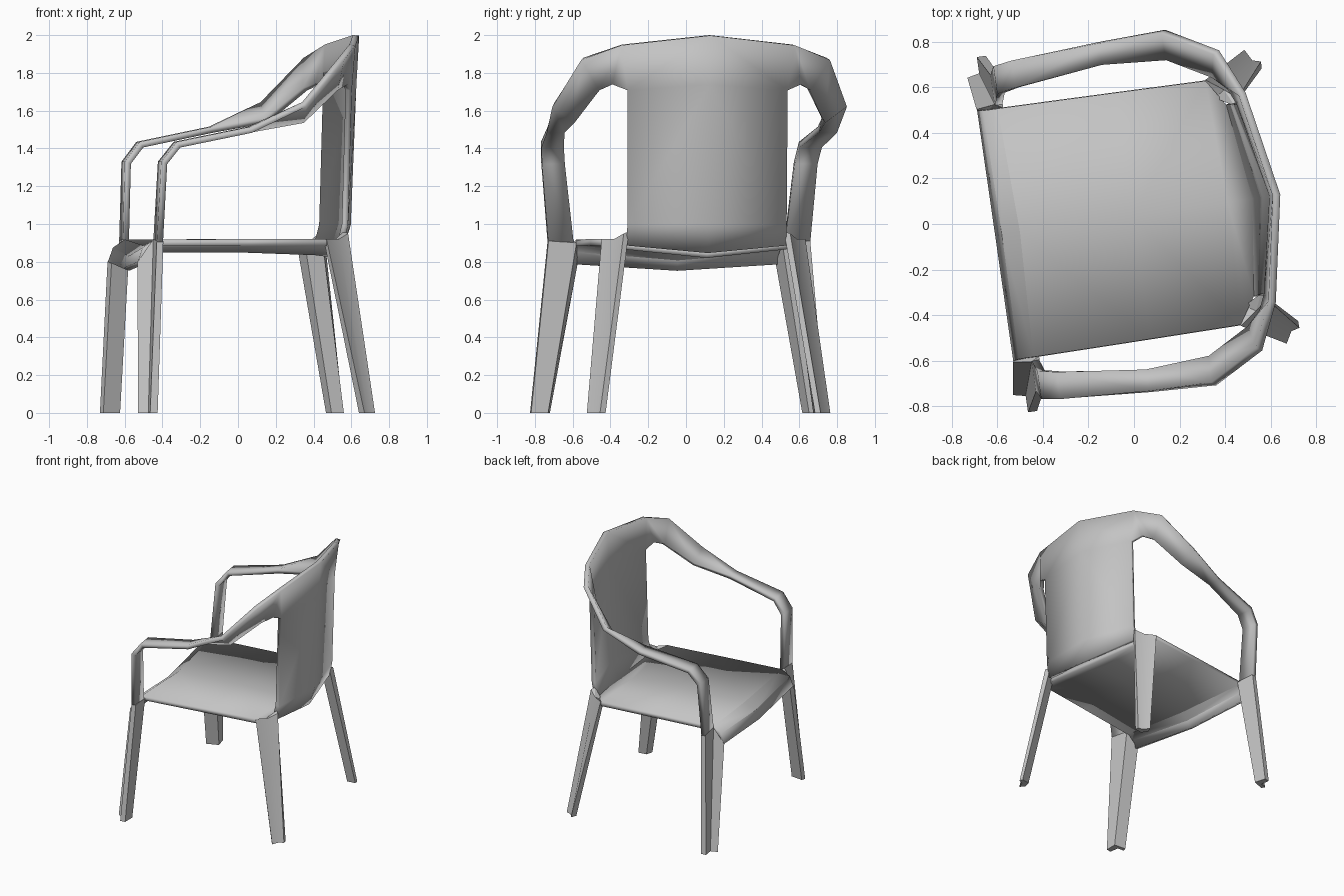
import bpy, bmesh, math

if "Cube" in bpy.data.objects:
    bpy.data.objects.remove(bpy.data.objects["Cube"])

ANGLE = math.radians(8.2)      # the whole chair is turned slightly
OFFSET = 0.036                 # sideways shift of its symmetry plane

grey = bpy.data.materials.new("plain grey")
grey.diffuse_color = (0.55, 0.55, 0.55, 1)
grey.use_nodes = True
grey.node_tree.nodes["Principled BSDF"].inputs["Base Color"].default_value = grey.diffuse_color


def make_object(name, bm, thickness=0):
    """Half part in chair axes (x = towards the back), mirrored left/right."""
    mesh = bpy.data.meshes.new(name)
    bm.to_mesh(mesh)
    bm.free()
    mesh.materials.append(grey)
    ob = bpy.data.objects.new(name, mesh)
    bpy.context.collection.objects.link(ob)
    ob.rotation_euler.z = ANGLE
    ob.location = (-math.sin(ANGLE) * OFFSET, math.cos(ANGLE) * OFFSET, 0)
    mirror = ob.modifiers.new("mirror", 'MIRROR')
    mirror.use_axis = (False, True, False)
    if thickness:
        solid = ob.modifiers.new("thickness", 'SOLIDIFY')
        solid.thickness = thickness
        solid.offset = -1
        solid.use_even_offset = True
        solid.thickness_clamp = 1.0
    bpy.ops.object.select_all(action='DESELECT')
    ob.select_set(True)
    bpy.context.view_layer.objects.active = ob
    bpy.ops.object.shade_smooth_by_angle(angle=math.radians(25))
    return ob


def strip(bm, a, b):
    """Quads between two vertex rows."""
    for i in range(len(a) - 1):
        bm.faces.new((a[i], a[i + 1], b[i + 1], b[i]))


def leg(name, foot, top):
    """Folded leg lofted from a flat foot section to a top section."""
    bm = bmesh.new()
    lo = [bm.verts.new((x, y, 0)) for x, y in foot]
    hi = [bm.verts.new(p) for p in top]
    strip(bm, lo + lo[:1], hi + hi[:1])
    bm.faces.new(lo)
    bm.faces.new(hi)
    bmesh.ops.triangulate(bm, faces=[f for f in bm.faces if len(f.verts) > 4])
    bmesh.ops.recalc_face_normals(bm, faces=bm.faces[:])
    make_object(name, bm)


# Arms and back: one folded band, from front post to the centre of the back
bm = bmesh.new()
V = bm.verts.new
outer = [V(p) for p in [
    (-.53, .70, .90), (-.512, .737, 1.33), (-.43, .75, 1.435), (-.04, .77, 1.515),
    (.237, .772, 1.645), (.45, .65, 1.88), (.535, .455, 1.95)]]
inner = [V(p) for p in [
    (-.53, .565, .90), (-.512, .615, 1.33), (-.43, .63, 1.435), (-.04, .675, 1.515),
    (.242, .655, 1.56), (.43, .55, 1.72), (.49, .49, 1.745)]]
strip(bm, inner, outer)
top_mid = V((.62, 0, 2.0))
edge = [V(p) for p in [(.52, .42, 1.71), (.50, .42, 1.0), (.475, .425, .895)]]
mid = [V(p) for p in [(.605, 0, 1.74), (.575, 0, 1.0), (.53, 0, .855)]]
bm.faces.new((inner[-1], edge[0], outer[-1]))
bm.faces.new((edge[0], mid[0], top_mid, outer[-1]))
for i in range(2):
    bm.faces.new((edge[i + 1], mid[i + 1], mid[i], edge[i]))
make_object("arms_and_back", bm, 0.033)

# Seat: shallow dish with a rolled front lip
bm = bmesh.new()
rows = [((-.61, .555, .80), (-.61, 0, .765)),
        ((-.585, .55, .875), (-.58, 0, .83)),
        ((-.52, .55, .918), (-.50, 0, .885)),
        ((0, .545, .92), (0, 0, .885)),
        ((.40, .54, .92), (.42, 0, .87)),
        ((.475, .425, .90), (.53, 0, .855))]
side = [bm.verts.new(a) for a, b in rows]
centre = [bm.verts.new(b) for a, b in rows]
strip(bm, centre, side)
make_object("seat", bm, 0.035)

# Legs: angle-shaped sections splaying out to the feet
leg("front_legs",
    [(-.632, -.703), (-.578, -.715), (-.578, -.787), (-.538, -.787), (-.525, -.698), (-.618, -.675)],
    [(-.612, -.56, .80), (-.53, -.57, .92), (-.53, -.70, .91), (-.495, -.70, .91),
     (-.495, -.55, .90), (-.595, -.53, .79)])
leg("back_legs",
    [(.564, -.612), (.588, -.651), (.616, -.60), (.653, -.59), (.652, -.56), (.586, -.56)],
    [(.393, -.515, .90), (.40, -.545, .92), (.475, -.49, .92), (.53, -.445, .95),
     (.51, -.415, .96), (.43, -.46, .89)])
